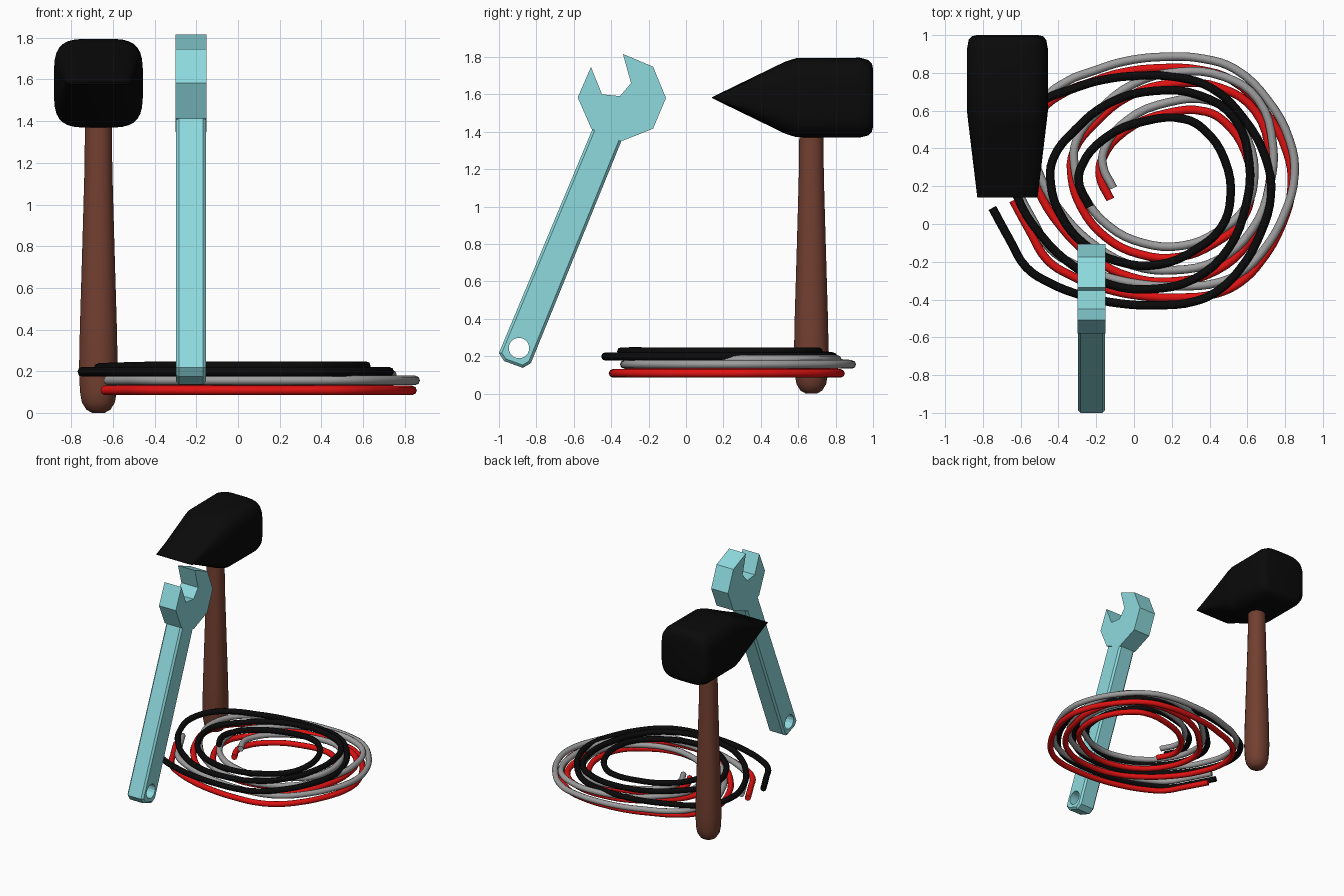
import bpy, bmesh, math

if "Cube" in bpy.data.objects:
    bpy.data.objects.remove(bpy.data.objects["Cube"])


def material(name, rgb):
    m = bpy.data.materials.new(name)
    m.diffuse_color = (*rgb, 1)
    m.use_nodes = True
    m.node_tree.nodes["Principled BSDF"].inputs["Base Color"].default_value = m.diffuse_color
    return m


BLACK = material("black", (0.003, 0.003, 0.003))
BROWN = material("wood brown", (0.17, 0.05, 0.03))
TEAL = material("pale teal", (0.27, 0.70, 0.73))
GREY = material("grey", (0.34, 0.34, 0.34))
RED = material("red", (0.75, 0.006, 0.006))


def select(obj):
    bpy.ops.object.select_all(action='DESELECT')
    obj.select_set(True)
    bpy.context.view_layer.objects.active = obj


def finish(name, bm, mat, smooth=None):
    bmesh.ops.recalc_face_normals(bm, faces=bm.faces)
    me = bpy.data.meshes.new(name)
    bm.to_mesh(me)
    bm.free()
    obj = bpy.data.objects.new(name, me)
    bpy.context.collection.objects.link(obj)
    me.materials.append(mat)
    if smooth:
        select(obj)
        bpy.ops.object.shade_smooth_by_angle(angle=math.radians(smooth))
    return obj


def loft(rings):
    """Skin a list of equal-length point rings and cap both ends."""
    bm = bmesh.new()
    vs = [[bm.verts.new(p) for p in ring] for ring in rings]
    for a, b in zip(vs, vs[1:]):
        for i in range(len(a)):
            j = (i + 1) % len(a)
            bm.faces.new((a[i], a[j], b[j], b[i]))
    bm.faces.new(vs[0])
    bm.faces.new(vs[-1])
    return bm


def superellipse(rx, ry, n, power):
    out = []
    for i in range(n):
        a = 2 * math.pi * (i + 0.5) / n
        c, s = math.cos(a), math.sin(a)
        out.append((rx * math.copysign(abs(c) ** (2 / power), c),
                    ry * math.copysign(abs(s) ** (2 / power), s)))
    return out


# hammer head: rounded square block tapering to a wedge
HX, HY, HZ = -0.67, 0.67, 1.582
sections = [(0.14, 0.16, 0.003), (0.53, 0.207, 0.193), (0.59, 0.214, 0.212),
            (0.93, 0.214, 0.214), (0.975, 0.206, 0.202), (0.994, 0.188, 0.182),
            (1.0, 0.165, 0.155)]
finish("hammer_head", loft([[(HX + u, y, HZ + v) for u, v in superellipse(w, h, 32, 4)]
                            for y, w, h in sections]), BLACK, 35)

# hammer handle: turned wooden shaft with a rounded butt
shaft = [(0.0, 0.03), (0.015, 0.058), (0.05, 0.08), (0.1, 0.089), (0.2, 0.094),
         (0.4, 0.09), (0.8, 0.078), (1.15, 0.068), (1.45, 0.064)]
finish("hammer_handle", loft([[(HX + u, HY + v, z) for u, v in superellipse(r, r, 20, 2.2)]
                              for z, r in shaft]), BROWN, 40)


# wrench: side profiles extruded across x
def slab(profile, x0, x1):
    return loft([[(x, y, z) for y, z in profile] for x in (x0, x1)])


jaw = [(-0.505, 1.414), (-0.579, 1.583), (-0.508, 1.746), (-0.449, 1.60), (-0.353, 1.59),
       (-0.294, 1.66), (-0.337, 1.815), (-0.176, 1.748), (-0.107, 1.58), (-0.176, 1.416),
       (-0.348, 1.348)]
finish("wrench_jaw", slab(jaw, -0.30, -0.15), TEAL)

grip = [(-0.485, 1.45), (-1.0, 0.217), (-0.973, 0.174), (-0.872, 0.137), (-0.829, 0.163),
        (-0.33, 1.388)]
bm = slab(grip, -0.297, -0.153)
rims = [e for e in bm.edges if abs(e.verts[0].co.x - e.verts[1].co.x) < 1e-4]
bmesh.ops.bevel(bm, geom=rims, offset=0.014, segments=1, affect='EDGES')
handle = finish("wrench_handle", bm, TEAL)

# hanging hole through the wrench handle
hole = [(-0.893 + u, 0.243 + v) for u, v in superellipse(0.055, 0.055, 16, 2)]
cutter = finish("hole_cutter", slab(hole, -0.4, -0.05), TEAL)
mod = handle.modifiers.new("hole", 'BOOLEAN')
mod.operation = 'DIFFERENCE'
mod.solver = 'EXACT'
mod.object = cutter
select(handle)
bpy.ops.object.modifier_apply(modifier=mod.name)
bpy.data.objects.remove(cutter)

# coiled cable path, from the loose outer end inwards
coil = [(-.75, .085), (-.66, -.08), (-.57, -.23), (-.45, -.31), (-.27, -.38), (-.08, -.42),
        (.13, -.43), (.32, -.41), (.45, -.35), (.56, -.24), (.67, -.05), (.725, .16),
        (.70, .34), (.58, .56), (.41, .72), (.24, .775), (.03, .785), (-.18, .76),
        (-.34, .71), (-.47, .66), (-.6, .56), (-.67, .37), (-.62, .15), (-.5, -.05),
        (-.31, -.23), (-.13, -.32), (.08, -.345), (.32, -.29), (.5, -.13), (.595, .11),
        (.61, .32), (.53, .56), (.35, .68), (.11, .705), (-.13, .64), (-.31, .5),
        (-.43, .34), (-.44, .21), (-.39, .05), (-.26, -.11), (-.08, -.2), (.13, -.215),
        (.32, -.14), (.46, -.02), (.51, .13), (.48, .34), (.37, .5), (.27, .555),
        (.06, .545), (-.16, .45), (-.28, .3), (-.29, .21), (-.235, .09)]


def cable(name, mat, dx, dy, dz):
    cu = bpy.data.curves.new(name, 'CURVE')
    cu.dimensions = '3D'
    cu.bevel_depth = 0.0225
    cu.bevel_resolution = 2
    cu.resolution_u = 4
    cu.use_fill_caps = True
    sp = cu.splines.new('BEZIER')
    sp.bezier_points.add(len(coil) - 1)
    for i, (p, (x, y)) in enumerate(zip(sp.bezier_points, coil)):
        lift = 0.027 * min(1, max(0, (i - 16) / 8))
        p.co = (x + dx, y + dy, 0.198 + lift + dz)
        p.handle_left_type = p.handle_right_type = 'AUTO'
    obj = bpy.data.objects.new(name, cu)
    bpy.context.collection.objects.link(obj)
    cu.materials.append(mat)
    select(obj)
    bpy.ops.object.convert(target='MESH')
    bpy.ops.object.shade_smooth_by_angle(angle=math.radians(50))


# three identical cables, shifted and stacked
cable("black_cable", BLACK, 0, 0, 0)
cable("grey_cable", GREY, 0.125, 0.10, -0.042)
cable("red_cable", RED, 0.11, 0.04, -0.09)
